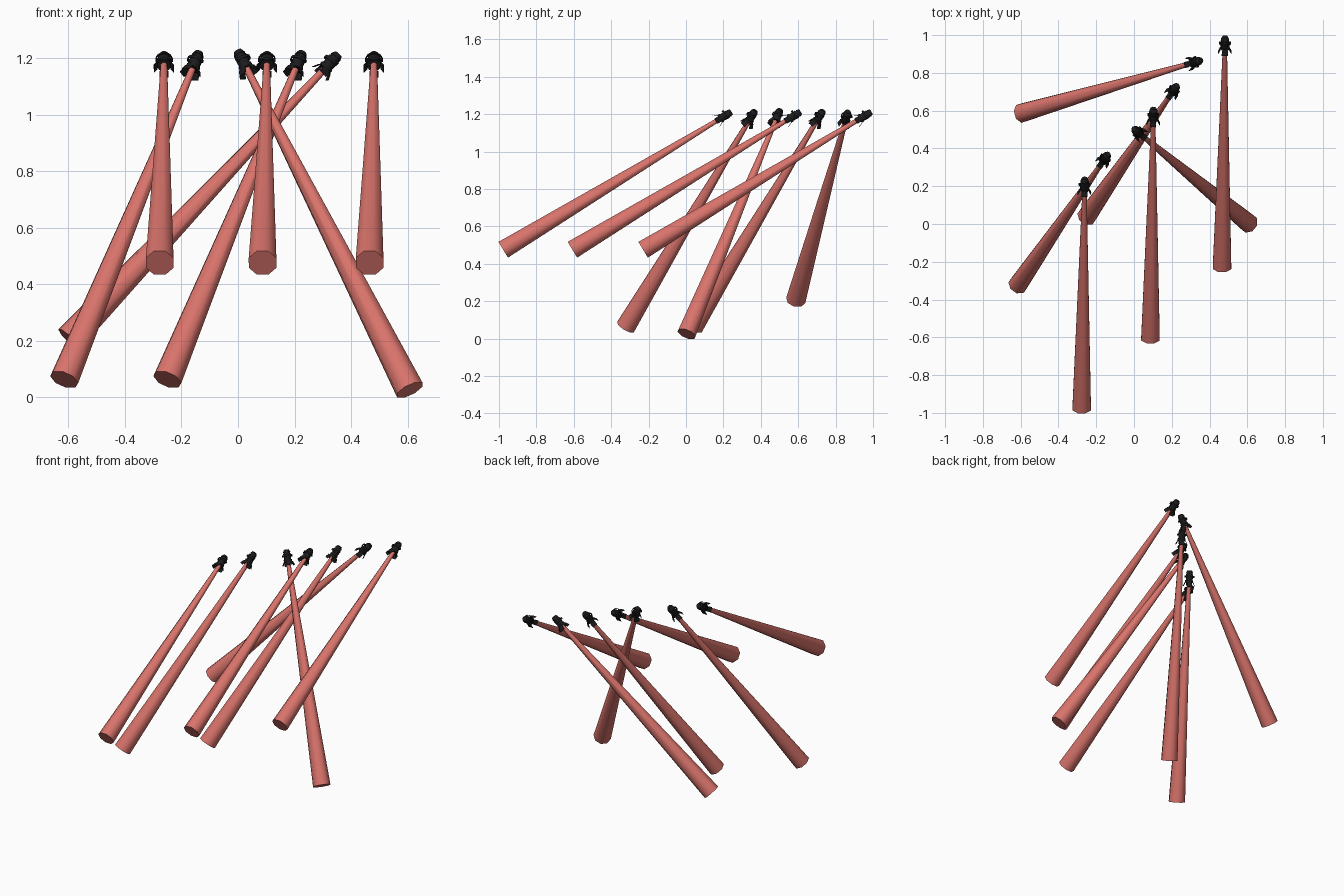
import bpy, bmesh, math
from mathutils import Vector, Matrix

if "Cube" in bpy.data.objects:
    bpy.data.objects.remove(bpy.data.objects["Cube"])


def material(name, rgb):
    m = bpy.data.materials.new(name)
    m.diffuse_color = (*rgb, 1)
    m.use_nodes = True
    m.node_tree.nodes["Principled BSDF"].inputs["Base Color"].default_value = m.diffuse_color
    return m


PINK = material("beam_pink", (0.70, 0.175, 0.15))
BLACK = material("housing_black", (0.011, 0.011, 0.011))


def finish(bm, name, mat, frame, angle):
    me = bpy.data.meshes.new(name)
    bmesh.ops.recalc_face_normals(bm, faces=bm.faces[:])
    bm.to_mesh(me)
    bm.free()
    me.materials.append(mat)
    ob = bpy.data.objects.new(name, me)
    bpy.context.collection.objects.link(ob)
    ob.matrix_world = frame
    bpy.ops.object.select_all(action='DESELECT')
    ob.select_set(True)
    bpy.context.view_layer.objects.active = ob
    bpy.ops.object.shade_smooth_by_angle(angle=math.radians(angle))
    return ob


def cone(bm, z0, z1, r0, r1, sides):
    mat = Matrix.Translation((0, 0, (z0 + z1) / 2)) @ Matrix.Rotation(math.pi / sides, 4, 'Z')
    bmesh.ops.create_cone(bm, cap_ends=True, segments=sides, radius1=r0, radius2=r1,
                          depth=z1 - z0, matrix=mat)


def box(bm, size, mat):
    bmesh.ops.create_cube(bm, size=1, matrix=mat @ Matrix.Diagonal((*size, 1)))


def beam(frame, length):
    bm = bmesh.new()
    cone(bm, -length, 0.004, 0.053, 0.012, 8)
    finish(bm, "light_beam", PINK, frame, 50)


def lamp(frame):
    # stepped housing: lens ring, barrel, rear cap
    bm = bmesh.new()
    for z0, z1, r0, r1 in ((-0.006, 0.008, 0.025, 0.025), (0.008, 0.045, 0.021, 0.023),
                           (0.045, 0.052, 0.019, 0.019), (0.052, 0.068, 0.022, 0.015)):
        cone(bm, z0, z1, r0, r1, 12)
    finish(bm, "lamp_housing", BLACK, frame, 35)

    # four flared shutter flaps around the lens
    bm = bmesh.new()
    for i in range(4):
        m = (Matrix.Rotation(i * math.pi / 2, 4, 'Z') @ Matrix.Translation((0, 0.024, -0.005))
             @ Matrix.Rotation(math.radians(25), 4, 'X') @ Matrix.Translation((0, 0, -0.013)))
        box(bm, (0.032, 0.002, 0.026), m)
    finish(bm, "shutter_flaps", BLACK, frame, 30)

    # U-shaped bracket over the barrel
    bm = bmesh.new()
    n, r = 8, 0.029
    for i in range(n):
        a = math.pi * (i + 0.5) / n
        m = (Matrix.Translation((r * math.cos(a), r * math.sin(a), 0.03))
             @ Matrix.Rotation(a, 4, 'Z'))
        box(bm, (0.003, 2.1 * r * math.tan(math.pi / n / 2), 0.01), m)
    for s in (-1, 1):
        box(bm, (0.012, 0.01, 0.01), Matrix.Translation((s * 0.025, 0, 0.03)))
    finish(bm, "lamp_bracket", BLACK, frame, 30)


def spotlight(lens, end):
    lens, end = Vector(lens), Vector(end)
    back = (lens - end).normalized()
    side = Vector((0, 0, 1)).cross(back).normalized()
    up = back.cross(side)
    frame = Matrix((side, -up, back)).transposed()
    if frame.determinant() < 0:
        frame = Matrix((side, up, back)).transposed()
    frame = Matrix.Translation(lens) @ frame.to_4x4()
    beam(frame, (lens - end).length)
    lamp(frame)


# three parallel lights aimed forward
for x, y in ((-0.262, 0.185), (0.102, 0.555), (0.481, 0.933)):
    spotlight((x, y, 1.177), (x - 0.015, y - 1.162, 0.475))

# two parallel lights aimed down to the left
for x, y in ((-0.160, 0.337), (0.205, 0.70)):
    spotlight((x, y, 1.165), (x - 0.455, y - 0.66, 0.062))

# one light aimed right, one aimed far left
spotlight((0.028, 0.48, 1.168), (0.608, 0.003, 0.025))
spotlight((0.31, 0.853, 1.165), (-0.597, 0.587, 0.205))
